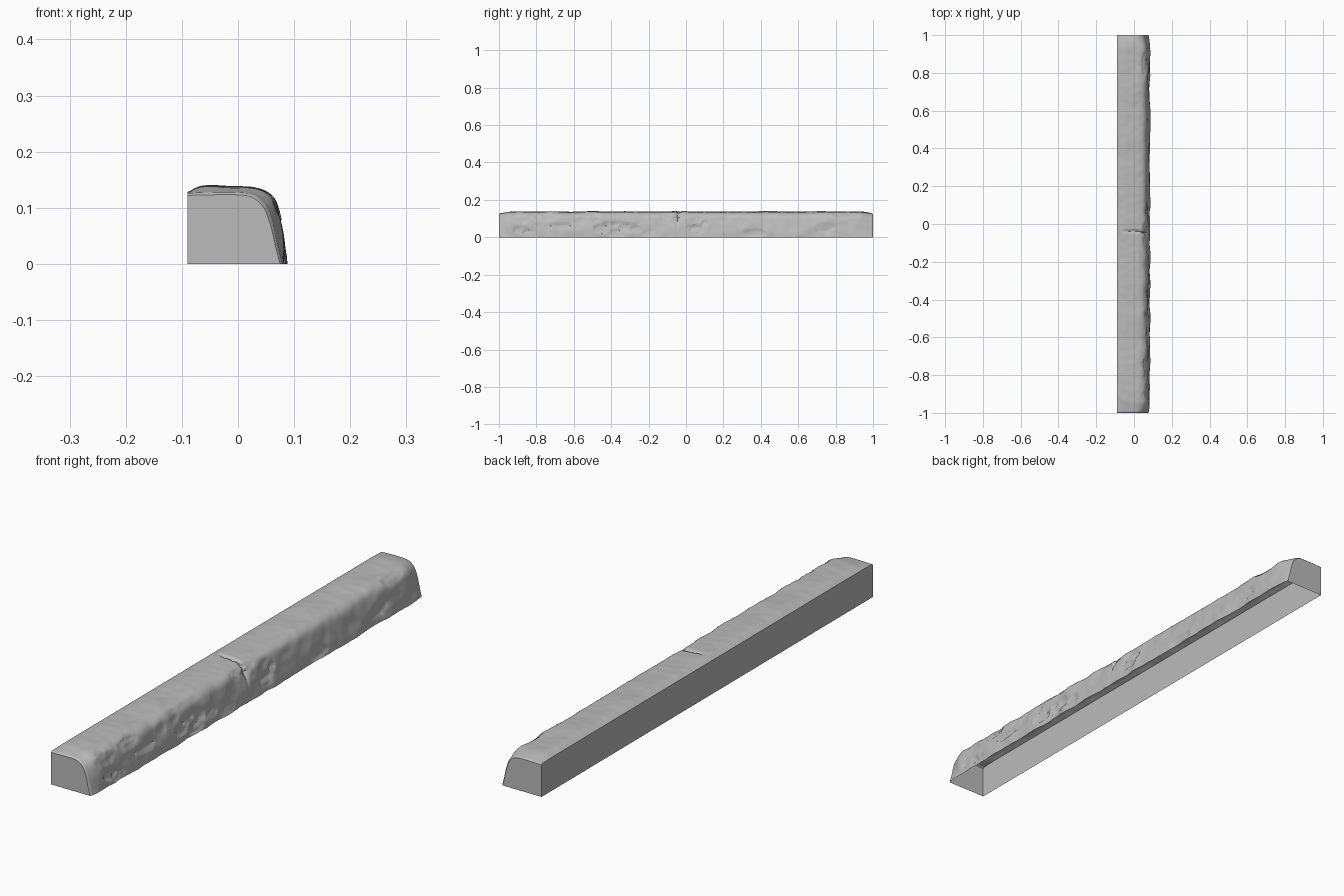
import bpy, bmesh, math, random
from mathutils import Vector, noise

random.seed(4)
cube = bpy.data.objects.get("Cube")
if cube:
    bpy.data.objects.remove(cube, do_unlink=True)

BACK_X = -0.09
STEPS = 5
ROWS = 400

# Cross-sections (x, z) from the straight back edge over the top to the foot
END = [(-.09, .126), (-.05, .127), (0, .127), (.027, .122), (.048, .104),
       (.061, .073), (.070, .035), (.079, 0)]
BODY = [(-.09, .128), (-.06, .138), (0, .136), (.038, .132), (.062, .115),
        (.073, .078), (.080, .035), (.084, 0)]


def smooth_curve(points):
    """Catmull-Rom resampling of a profile."""
    p = [Vector(q) for q in points]
    p = [2 * p[0] - p[1]] + p + [2 * p[-1] - p[-2]]
    out = []
    for a, b, c, d in zip(p, p[1:], p[2:], p[3:]):
        for k in range(STEPS):
            t = k / STEPS
            out.append(0.5 * (2 * b + (c - a) * t + (2 * a - 5 * b + 4 * c - d) * t * t
                              + (3 * b - a - 3 * c + d) * t ** 3))
    return out + [Vector(points[-1])]


def ease(t):
    t = max(0, min(1, t))
    return t * t * (3 - 2 * t)


end_curve, body_curve = smooth_curve(END), smooth_curve(BODY)
COUNT = len(body_curve)

# Chipped spots: y, position along the profile, length, height, depth
chips = [(-.67, .77, .07, .05, .006), (-.45, .82, .05, .09, .006),
         (-.88, .85, .05, .08, .006), (.1, .72, .02, .05, .006),
         (-.05, .62, .03, .06, .005)]
for i in range(34):
    chips.append((random.uniform(-.93, .93), random.uniform(.5, .95),
                  random.uniform(.02, .07), random.uniform(.04, .1),
                  random.uniform(.001, .005)))


def relief(y, s, pos):
    """Height of the worn stone above or below the plain section."""
    side = ease((s - .4) / .25)
    h = .0035 * noise.noise(pos * 9) + .0012 * noise.noise(pos * 30)
    h += side * (.004 * noise.noise(pos * 16 + Vector((5, 2, 1))))
    h += side * .003 * (noise.voronoi(pos * 14)[0][0] - .4)
    for cy, cs, length, height, depth in chips:
        d = ((y - cy) / length) ** 2 + ((s - cs) / height) ** 2
        if d < 1:
            h -= depth * ease((1 - d) * 1.8)
    # Crack across the top and down the worn side
    line = -.042 - .02 * (s - .4) + .012 * noise.noise(Vector((s * 12, 3, 0)))
    reach = ease((s - .12) / .12) * ease((.85 - s) / .2)
    h -= .008 * reach * math.exp(-((y - line) / .006) ** 2)
    return h


def ring_points(y):
    gap = 1 - abs(y)
    blend = ease(gap / .075) ** .7
    bevel = .004 * (1 - min(1, gap / .005))
    base = [a.lerp(b, blend) for a, b in zip(end_curve, body_curve)]
    points = [Vector((BACK_X, y, 0))]
    for j, p in enumerate(base):
        s = j / (COUNT - 1)
        tangent = base[min(j + 1, COUNT - 1)] - base[max(j - 1, 0)]
        normal = Vector((-tangent.y, tangent.x)).normalized()
        h = relief(y, s, Vector((p.x, y, p.y))) * ease(gap / .05) * ease(s / .1)
        q = p + normal * (h - bevel)
        x = BACK_X if j == 0 else max(q.x, BACK_X)
        z = 0 if j == COUNT - 1 else max(q.y, 0)
        points.append(Vector((x, y, z)))
    return points


# Stone shell: swept rings, closed ends, open underside
levels = [-1, -.998] + [-.995 + 1.99 * i / ROWS for i in range(ROWS + 1)] + [.998, 1]
bm = bmesh.new()
rings = [[bm.verts.new(p) for p in ring_points(y)] for y in levels]
for a, b in zip(rings, rings[1:]):
    for j in range(COUNT):
        bm.faces.new((a[j], a[j + 1], b[j + 1], b[j]))
bm.faces.new(rings[0][::-1])
bm.faces.new(rings[-1])
mesh = bpy.data.meshes.new("kerb_stone")
bm.to_mesh(mesh)
bm.free()

stone = bpy.data.materials.new("grey_stone")
stone.use_nodes = True
GREY = (.5, .5, .5, 1)
stone.diffuse_color = GREY
stone.node_tree.nodes["Principled BSDF"].inputs["Base Color"].default_value = GREY
mesh.materials.append(stone)

kerb = bpy.data.objects.new("kerb_stone", mesh)
bpy.context.collection.objects.link(kerb)
bpy.ops.object.select_all(action='DESELECT')
kerb.select_set(True)
bpy.context.view_layer.objects.active = kerb
bpy.ops.object.shade_smooth_by_angle(angle=math.radians(40))
